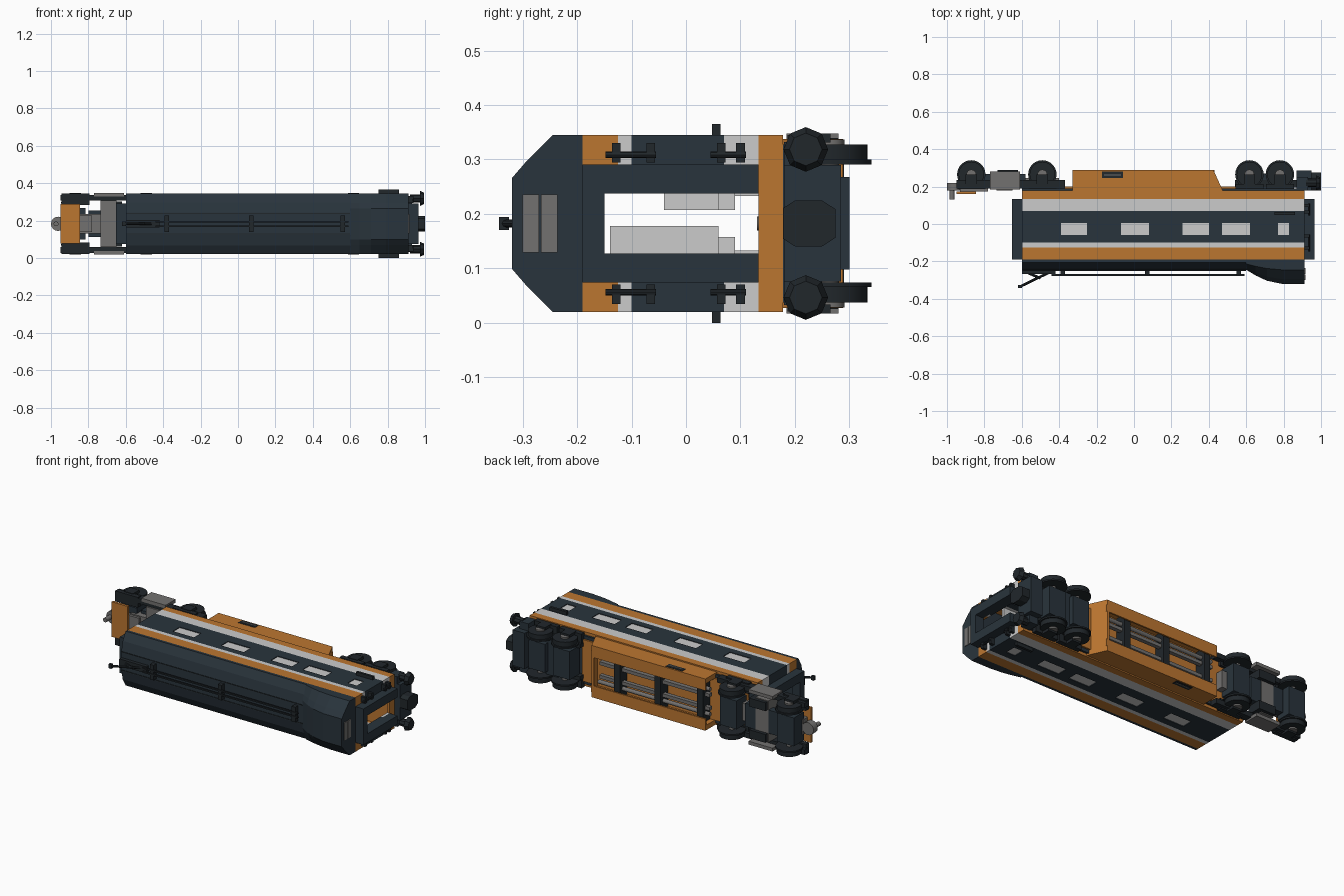
import bpy, math
from mathutils import Vector

C = 0.1825  # carriage centre line height (the car lies on its side, roof towards -y)

def mat(name, r, g, b):
    m = bpy.data.materials.new(name)
    m.diffuse_color = (r, g, b, 1)
    return m

DARK = mat("dark_blue", 0.022, 0.034, 0.045)
BLACK = mat("black", 0.015, 0.02, 0.024)
ORANGE = mat("orange", 0.5, 0.18, 0.03)
WHITE = mat("white", 0.72, 0.72, 0.72)
STEEL = mat("steel", 0.17, 0.165, 0.16)
BLUE = mat("seat_blue", 0.02, 0.1, 0.4)
GREEN = mat("seat_green", 0.02, 0.35, 0.06)

def mesh(name, verts, faces, m):
    me = bpy.data.meshes.new(name)
    me.from_pydata(verts, [], faces)
    me.update()
    ob = bpy.data.objects.new(name, me)
    bpy.context.collection.objects.link(ob)
    if m:
        me.materials.append(m)
    return ob

def prism(name, pts, a, b, axis, m):
    """Extrude a profile: axis x takes (y, w), axis z takes (x, y); w is the offset from C."""
    n = len(pts)
    put = (lambda p, t: (t, p[0], C + p[1])) if axis == 'x' else (lambda p, t: (p[0], p[1], C + t))
    area = sum(pts[i - 1][0] * pts[i][1] - pts[i][0] * pts[i - 1][1] for i in range(n))
    if area < 0:
        pts = pts[::-1]
    faces = [tuple(reversed(range(n))), tuple(range(n, 2 * n))]
    faces += [(i, (i + 1) % n, n + (i + 1) % n, n + i) for i in range(n)]
    return mesh(name, [put(p, a) for p in pts] + [put(p, b) for p in pts], faces, m)

def box(name, x0, x1, y0, y1, w0, w1, m):
    return prism(name, [(x0, y0), (x1, y0), (x1, y1), (x0, y1)], w0, w1, 'z', m)

def pair(name, x0, x1, y0, y1, w0, w1, m):
    for s, side in ((1, "left"), (-1, "right")):
        a, b = sorted((s * w0, s * w1))
        box(name + "_" + side, x0, x1, y0, y1, a, b, m)

def cyl(name, p, q, r, m, n=24, r2=None):
    p, q = Vector((p[0], p[1], C + p[2])), Vector((q[0], q[1], C + q[2]))
    d = q - p
    bpy.ops.mesh.primitive_cone_add(vertices=n, radius1=r, radius2=r if r2 is None else r2,
                                    depth=d.length, location=(p + q) / 2,
                                    rotation=d.to_track_quat('Z', 'Y').to_euler())
    ob = bpy.context.object
    ob.name = name
    ob.data.materials.append(m)
    if n >= 16:
        bpy.ops.object.shade_smooth_by_angle()
    return ob

# Striped body shell: side walls and open end walls in bands
X0, X1, H = -0.6, 0.912, 0.1625
WIN = [(-0.39, -0.25), (-0.07, 0.08), (0.26, 0.40), (0.47, 0.62), (0.77, 0.83)]
bands = [(-0.19, -0.125, ORANGE), (-0.125, -0.10, WHITE), (-0.10, -0.06, DARK), (-0.06, 0.005, None),
         (0.005, 0.07, DARK), (0.07, 0.133, WHITE), (0.133, 0.178, ORANGE)]
for y0, y1, m in bands:
    if m:
        pair("side_band", X0, X1, y0, y1, H - 0.015, H, m)
    else:
        xs = [X0] + [v for w in WIN for v in w] + [X1]
        for i in range(0, len(xs), 2):
            pair("window_pillar", xs[i], xs[i + 1], y0, y1, H - 0.015, H, DARK)
        for a, b in WIN:
            pair("window_pane", a, b, y0, y1, H - 0.010, H - 0.004, WHITE)
    for xa, xb in ((X0, X0 + 0.015), (X1 - 0.015, X1)):
        if y0 > 0.12:
            box("end_sill", xa, xb, y0, y1, -H + 0.015, H - 0.015, m)
        else:
            pair("end_band", xa, xb, y0, y1, 0.055, H - 0.015, m or DARK)
box("floor", X0, X1, 0.15, 0.178, -H + 0.015, H - 0.015, ORANGE)
box("solebar", X0, X1, 0.178, 0.19, -0.145, 0.145, DARK)

# Roof with chamfered shoulders and centre conduit
prism("roof", [(-0.19, -H), (-0.207, -H), (-0.235, -0.115), (-0.247, -0.06), (-0.247, 0.06),
               (-0.235, 0.115), (-0.207, H), (-0.19, H)], X0, X1, 'x', DARK)
for w in (-0.012, 0.012):
    box("roof_conduit", -0.44, 0.59, -0.278, -0.268, w - 0.004, w + 0.004, BLACK)
for x in (-0.38, 0.07, 0.56):
    box("conduit_clamp", x - 0.012, x + 0.012, -0.274, -0.24, -0.045, 0.045, BLACK)
for s in (-1, 1):
    box("roof_seam", -0.6, 0.6, -0.25, -0.24, s * 0.055 - 0.002, s * 0.055 + 0.002, BLACK)

# Collector arm at the far end of the roof
cyl("collector_arm", (-0.61, -0.335, 0), (-0.46, -0.262, 0), 0.007, BLACK, 8)
cyl("collector_brace", (-0.57, -0.26, 0), (-0.50, -0.29, 0), 0.007, BLACK, 8)
box("collector_head", -0.62, -0.60, -0.343, -0.325, -0.012, 0.012, BLACK)
box("collector_base", -0.60, -0.42, -0.268, -0.24, -0.02, 0.02, BLACK)

# Raised roof pod: lofted from the low roof to a full octagonal section
def pod_ring(x, top):
    k = (top - 0.19) / 0.13
    half = [(0.19, H), (0.19 + 0.055 * k, H), (0.19 + 0.105 * k, 0.112), (top, 0.083)]
    return [(x, -y, C + w) for y, w in half] + [(x, -y, C - w) for y, w in reversed(half)]
rings = [(0.6, 0.245), (0.65, 0.275), (0.71, 0.303), (0.79, 0.32), (X1, 0.32)]
pv = [v for x, t in rings for v in pod_ring(x, t)]
pf = [(i * 8 + j, i * 8 + (j + 1) % 8, i * 8 + 8 + (j + 1) % 8, i * 8 + 8 + j)
      for i in range(len(rings) - 1) for j in range(8)]
pf += [tuple(range(7, -1, -1)), tuple(range(32, 40))]
mesh("roof_pod", pv, pf, DARK)
for s in (0, 1):
    box("pod_vent", X1, X1 + 0.004, -0.30 + s * 0.034, -0.27 + s * 0.034, -0.053, 0.053, STEEL)

# Gangway frames at both ends
for xa, xb in ((-0.652, X0), (X1, 0.965)):
    pair("gangway_post", xa, xb, -0.15, 0.133, 0.055, 0.108, DARK)
    box("gangway_lintel", xa, xb, -0.19, -0.15, -0.108, 0.108, DARK)

# End handrails and side steps
for s in (-1, 1):
    for ya, yb in ((-0.148, -0.055), (0.045, 0.11)):
        cyl("handrail", (0.935, ya, s * 0.126), (0.935, yb, s * 0.126), 0.006, BLACK, 8)
        for y in (ya + 0.02, yb - 0.01):
            box("handrail_bracket", X1, 0.938, y - 0.008, y + 0.008, s * 0.13 - 0.018, s * 0.13 + 0.018, BLACK)
pair("side_step", 0.75, 0.86, 0.048, 0.063, H - 0.002, 0.1825, BLACK)

# Interior seats, luggage racks and partition
for i in range(9):
    x = -0.45 + i * 0.13
    m = BLUE if i % 3 == 0 else GREEN if i % 3 == 1 else WHITE
    pair("seat_cushion", x, x + 0.07, 0.06, 0.09, 0.025, 0.14, m)
    pair("seat_back", x, x + 0.02, -0.04, 0.06, 0.025, 0.14, m)
    pair("seat_leg", x + 0.01, x + 0.06, 0.09, 0.15, 0.05, 0.12, WHITE)
pair("luggage_rack", -0.5, 0.8, -0.13, -0.115, 0.06, 0.145, WHITE)
box("partition", 0.66, 0.67, -0.14, 0.06, -0.145, -0.005, WHITE)

# Orange skirts with grille, sloping end and underfloor gear
skirt = [(-0.33, 0.178), (0.475, 0.178), (0.425, 0.288), (-0.33, 0.288)]
for s in (-1, 1):
    a, b = sorted((s * 0.125, s * 0.155))
    prism("skirt", skirt, a, b, 'z', ORANGE)
pair("skirt_lip", -0.33, 0.43, 0.278, 0.288, 0.085, 0.125, ORANGE)
pair("skirt_grille", -0.17, -0.06, 0.245, 0.28, 0.154, 0.157, BLACK)
pair("grille_slat", -0.16, -0.07, 0.259, 0.265, 0.156, 0.159, STEEL)
prism("skirt_ramp", [(0.475, 0.178), (0.425, 0.288), (0.41, 0.288), (0.455, 0.178)], -0.125, 0.125, 'z', ORANGE)
box("belly_plate", -0.55, 0.55, 0.19, 0.2, -0.125, 0.125, ORANGE)
pair("underfloor_beam", -0.33, 0.40, 0.225, 0.25, 0.03, 0.05, STEEL)
for x in (-0.30, -0.02, 0.25):
    box("underfloor_crossbar", x, x + 0.04, 0.2, 0.268, -0.125, 0.125, BLACK)
for w in (-0.075, 0.075):
    cyl("air_pipe", (-0.33, 0.24, w), (0.41, 0.24, w), 0.012, STEEL, 12)

# Wheelsets and bogies
def wheelset(x):
    cyl("axle", (x, 0.265, -0.13), (x, 0.265, 0.13), 0.016, STEEL, 16)
    for s in (-1, 1):
        cyl("wheel", (x, 0.265, s * 0.115), (x, 0.265, s * 0.145), 0.068, BLACK, 28)
        cyl("wheel_flange", (x, 0.265, s * 0.108), (x, 0.265, s * 0.117), 0.076, BLACK, 28)
        cyl("wheel_hub", (x, 0.265, s * 0.145), (x, 0.265, s * 0.154), 0.026, STEEL, 16)
        box("axle_box", x - 0.03, x + 0.03, 0.205, 0.265, s * 0.157 - 0.008, s * 0.157 + 0.008, BLACK)

for x in (0.617, 0.78, -0.87, -0.49):
    wheelset(x)
    pair("wheel_fender", x - 0.075, x + 0.075, 0.186, 0.215, 0.1, 0.162, BLACK)
    box("traction_motor", x - 0.055, x + 0.055, 0.205, 0.30, -0.085, 0.085, DARK)
# driving end bogie
pair("bogie_frame", 0.54, 0.94, 0.195, 0.235, 0.085, 0.107, BLACK)
box("bogie_bolster", 0.66, 0.74, 0.18, 0.27, -0.107, 0.107, DARK)
# long shared bogie
pair("bogie_frame", -0.95, -0.37, 0.19, 0.235, 0.125, 0.155, BLACK)
box("bogie_spine", -0.85, -0.40, 0.19, 0.245, -0.052, 0.052, STEEL)
box("bogie_bolster", -0.735, -0.65, 0.18, 0.27, -0.125, 0.125, STEEL)
pair("bogie_damper", -0.77, -0.61, 0.185, 0.28, 0.145, 0.165, STEEL)
pair("spring_box", -0.73, -0.62, 0.20, 0.29, 0.07, 0.12, BLACK)
box("bogie_crosshead", -0.8, -0.58, 0.225, 0.268, -0.07, 0.07, DARK)
box("coupling_plate", -0.95, -0.845, 0.16, 0.175, -0.105, 0.105, ORANGE)
box("plate_support", -0.93, -0.78, 0.175, 0.22, -0.045, 0.045, STEEL)
cyl("drawbar_pin", (-0.973, 0.13, 0), (-0.973, 0.22, 0), 0.013, STEEL, 16)
cyl("drawbar_eye", (-0.962, 0.18, 0), (-0.962, 0.22, 0), 0.038, STEEL, 16)

# Buffer beam, buffers and coupler
box("buffer_beam", 0.87, 0.95, 0.18, 0.285, -0.107, 0.107, DARK)
pair("buffer_bracket", 0.87, 0.93, 0.18, 0.25, 0.107, 0.15, DARK)
for s in (-1, 1):
    cyl("buffer_shank", (0.92, 0.22, s * 0.136), (0.975, 0.22, s * 0.136), 0.022, BLACK, 8)
    cyl("buffer_head", (0.972, 0.22, s * 0.136), (0.995, 0.22, s * 0.136), 0.041, BLACK, 8, 0.03)
prism("coupler_head", [(0.178, -0.028), (0.178, 0.028), (0.2, 0.042), (0.25, 0.042), (0.275, 0.026),
                       (0.275, -0.026), (0.25, -0.042), (0.2, -0.042)], 0.95, 1.0, 'x', BLACK)
